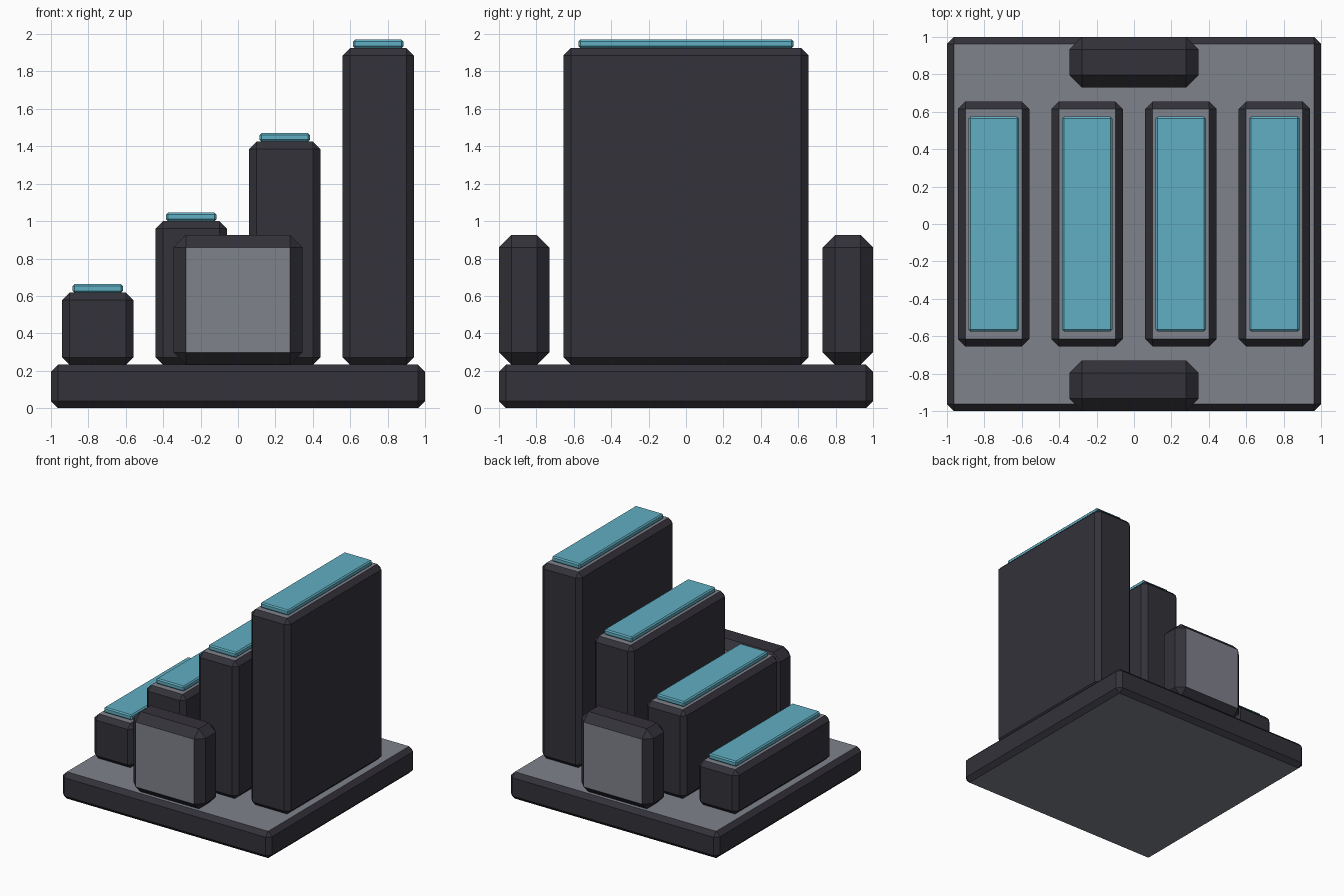
import bpy, bmesh
from mathutils import Vector

if "Cube" in bpy.data.objects:
    bpy.data.objects.remove(bpy.data.objects["Cube"])


def material(name, rgb):
    m = bpy.data.materials.new(name)
    m.diffuse_color = (*rgb, 1.0)
    m.use_nodes = True
    m.node_tree.nodes["Principled BSDF"].inputs["Base Color"].default_value = m.diffuse_color
    return m


DARK = material("dark charcoal", (0.034, 0.032, 0.042))
GREY = material("mid grey", (0.215, 0.223, 0.262))
TEAL = material("teal", (0.117, 0.425, 0.54))


def chamfered_box(name, lo, hi, chamfer, mats, accent=None):
    """Box with flat chamfers; both faces across the accent axis get the second material."""
    lo, hi = Vector(lo), Vector(hi)
    mid, size = (lo + hi) / 2, hi - lo
    bm = bmesh.new()
    bmesh.ops.create_cube(bm, size=1)
    bmesh.ops.scale(bm, vec=size, verts=bm.verts)
    bmesh.ops.bevel(bm, geom=bm.edges[:], offset=chamfer, offset_type='OFFSET',
                    segments=1, profile=0.5, affect='EDGES')
    bm.normal_update()
    for f in bm.faces:
        f.material_index = int(accent is not None and abs(f.normal.dot(Vector(accent))) > 0.95)
    me = bpy.data.meshes.new(name)
    bm.to_mesh(me)
    bm.free()
    for m in mats:
        me.materials.append(m)
    ob = bpy.data.objects.new(name, me)
    ob.location = mid
    bpy.context.collection.objects.link(ob)
    return ob


# Base slab with grey top and underside
chamfered_box("base", (-1, -1, 0), (1, 1, 0.232), 0.037, (DARK, GREY), (0, 0, 1))

# Four rising bars, each with a teal cap plate
for i, top in enumerate((0.617, 1.0, 1.425, 1.925)):
    x = -0.75 + 0.5 * i
    chamfered_box(f"bar_{i + 1}", (x - 0.19, -0.655, 0.232), (x + 0.19, 0.655, top),
                  0.039, (DARK, GREY), (0, 0, 1))
    chamfered_box(f"bar_cap_{i + 1}", (x - 0.134, -0.575, top), (x + 0.134, 0.575, top + 0.046),
                  0.010, (TEAL,))

# Front and back panels with grey broad faces
for name, s in (("front_panel", -1), ("back_panel", 1)):
    y0, y1 = sorted((s * 0.73, s * 1.0))
    chamfered_box(name, (-0.345, y0, 0.232), (0.345, y1, 0.925), 0.066, (DARK, GREY), (0, 1, 0))
